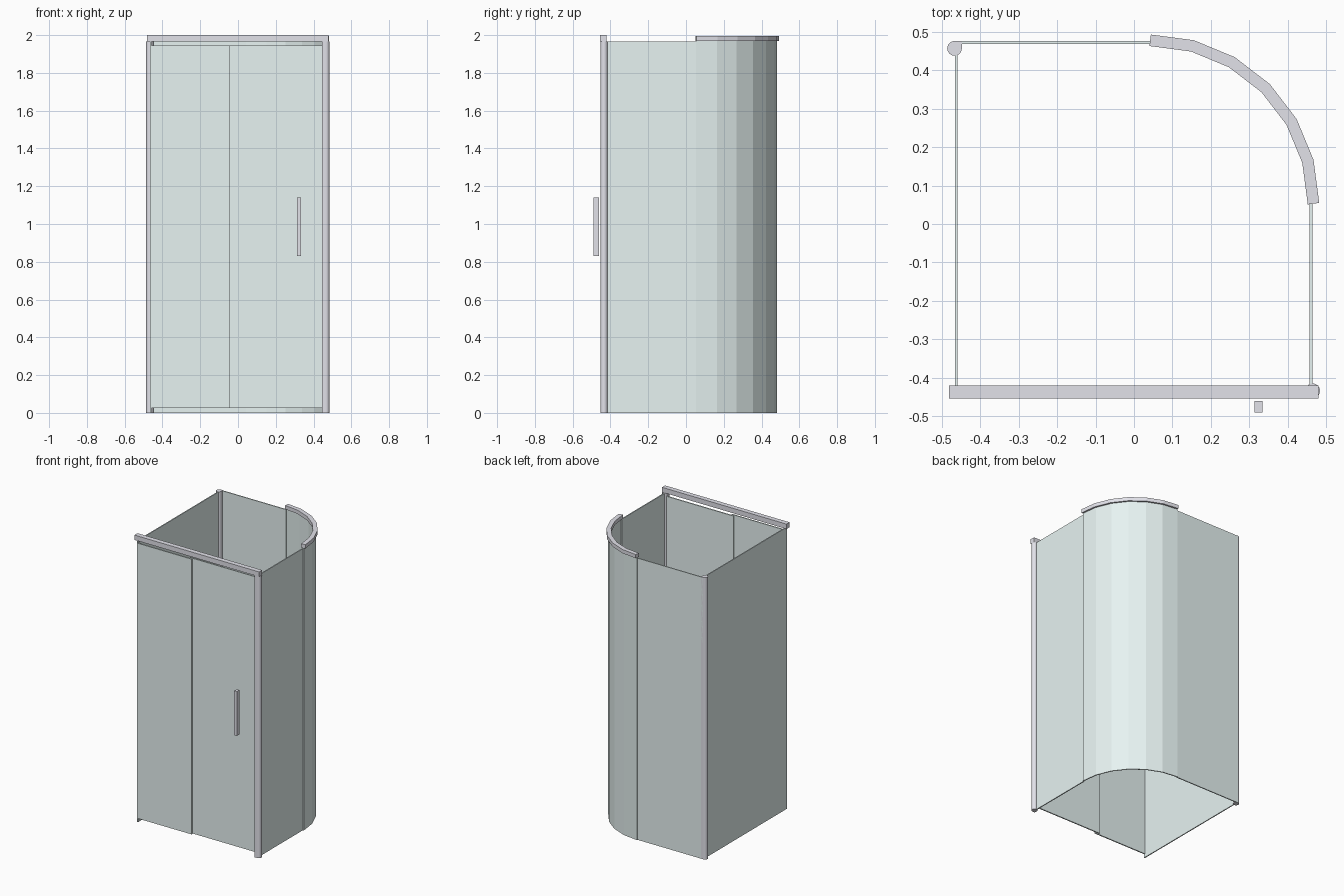
import bpy
from math import sin, cos, pi, radians
from mathutils import Vector

if "Cube" in bpy.data.objects:
    bpy.data.objects.remove(bpy.data.objects["Cube"])


def material(name, colour):
    m = bpy.data.materials.new(name)
    m.diffuse_color = (*colour, 1)
    m.use_nodes = True
    m.node_tree.nodes["Principled BSDF"].inputs["Base Color"].default_value = m.diffuse_color
    return m


GLASS = material("pale_glass", (0.80, 0.90, 0.89))
METAL = material("light_metal", (0.76, 0.76, 0.82))


def prism(name, outline, z0, z1, mat, smooth=False):
    """Extrude a closed plan outline from z0 to z1."""
    n = len(outline)
    verts = [(x, y, z) for z in (z0, z1) for x, y in outline]
    faces = [tuple(reversed(range(n))), tuple(range(n, 2 * n))]
    faces += [(i, (i + 1) % n, n + (i + 1) % n, n + i) for i in range(n)]
    mesh = bpy.data.meshes.new(name)
    mesh.from_pydata(verts, [], faces)
    mesh.materials.append(mat)
    ob = bpy.data.objects.new(name, mesh)
    bpy.context.collection.objects.link(ob)
    if smooth:
        bpy.context.view_layer.objects.active = ob
        ob.select_set(True)
        bpy.ops.object.shade_smooth_by_angle(angle=radians(30))
        ob.select_set(False)
    return ob


def box(name, x0, x1, y0, y1, z0, z1, mat):
    return prism(name, [(x0, y0), (x1, y0), (x1, y1), (x0, y1)], z0, z1, mat)


def arc_strip(name, radius, width, z0, z1, mat, steps=6):
    """Faceted quarter-circle wall with ends cut square to its end segments."""
    cx, cy = 0.042, 0.053
    outer, inner = [], []
    half_step = pi / 4 / steps
    for i in range(steps + 1):
        a = pi / 2 * i / steps
        p = Vector((cx + radius * cos(a), cy + radius * sin(a)))
        offset = width / 2 / cos(half_step)
        if i == 0:
            a, offset = half_step, width / 2
        elif i == steps:
            a, offset = pi / 2 - half_step, width / 2
        d = Vector((cos(a), sin(a))) * offset
        outer.append(tuple(p + d))
        inner.append(tuple(p - d))
    prism(name, outer + inner[::-1], z0, z1, mat)


def post(name, cx, cy, sign):
    """Round corner post with one squared corner."""
    r = 0.019
    pts = [(r * cos(pi / 2 + 1.5 * pi * i / 18), r * sin(pi / 2 + 1.5 * pi * i / 18))
           for i in range(19)] + [(r, r)]
    prism(name, [(cx + sign * x, cy + sign * y) for x, y in pts], 0, 1.966, METAL, True)


# Fixed glass walls
H = 1.965
box("back_glass", -0.466, 0.042, 0.469, 0.476, 0, H, GLASS)
box("left_glass", -0.466, -0.459, -0.448, 0.445, 0, H, GLASS)
box("right_glass", 0.457, 0.464, -0.42, 0.055, 0, H, GLASS)

# Curved corner glass and its top rail
arc_strip("curved_glass", 0.425, 0.007, 0, 1.972, GLASS)
arc_strip("curved_rail", 0.425, 0.03, 1.97, 1.996, METAL)

# Corner posts
post("back_left_post", -0.467, 0.457, 1)
post("front_right_post", 0.465, -0.434, -1)

# Front: sliding door behind a fixed pane, under a straight rail
box("front_fixed_glass", -0.463, -0.045, -0.446, -0.438, 0.025, 1.945, GLASS)
box("sliding_door", -0.07, 0.446, -0.431, -0.423, 0.025, 1.945, GLASS)
box("front_rail", -0.482, 0.48, -0.454, -0.42, 1.966, 2.0, METAL)

# Door handle
box("door_handle", 0.313, 0.334, -0.49, -0.461, 0.83, 1.14, METAL)
